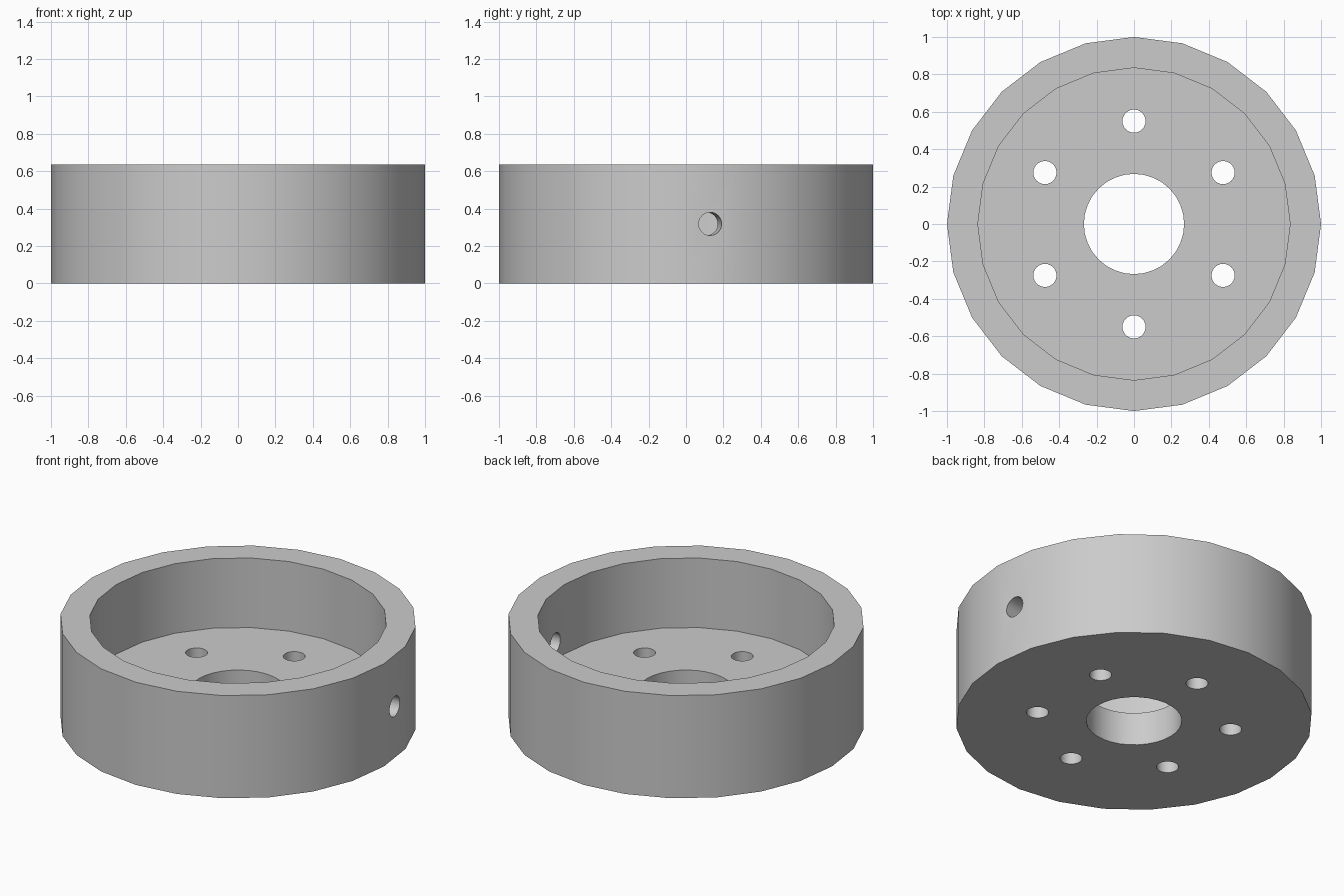
import bpy, math

if "Cube" in bpy.data.objects:
    bpy.data.objects.remove(bpy.data.objects["Cube"])

HEIGHT, FLOOR = 0.636, 0.205
OUTER_R, INNER_R = 1.0, 0.835
BORE_R, BOLT_R, BOLT_CIRCLE = 0.268, 0.062, 0.55

grey = bpy.data.materials.new("grey")
grey.diffuse_color = (0.6, 0.6, 0.6, 1)
grey.use_nodes = True
grey.node_tree.nodes["Principled BSDF"].inputs["Base Color"].default_value = grey.diffuse_color


def cylinder(name, radius, depth, location, sides, rotation=(0, 0, 0)):
    bpy.ops.mesh.primitive_cylinder_add(vertices=sides, radius=radius, depth=depth,
                                        location=location, rotation=rotation)
    obj = bpy.context.object
    obj.name = name
    obj.data.materials.append(grey)
    return obj


def cut(body, cutter):
    mod = body.modifiers.new(cutter.name, 'BOOLEAN')
    mod.operation = 'DIFFERENCE'
    mod.solver = 'EXACT'
    mod.object = cutter
    bpy.context.view_layer.objects.active = body
    bpy.ops.object.modifier_apply(modifier=mod.name)
    bpy.data.objects.remove(cutter, do_unlink=True)


# Faceted drum
hub = cylinder("hub_cup", OUTER_R, HEIGHT, (0, 0, HEIGHT / 2), 24)

# Recess open at the top
cut(hub, cylinder("recess", INNER_R, 1, (0, 0, FLOOR + 0.5), 24))

# Centre bore through the floor
cut(hub, cylinder("bore", BORE_R, 1, (0, 0, 0), 32))

# Ring of six bolt holes
for i in range(6):
    a = math.radians(90 + 60 * i)
    cut(hub, cylinder("bolt_hole", BOLT_R, 1,
                      (BOLT_CIRCLE * math.cos(a), BOLT_CIRCLE * math.sin(a), 0), 24))

# Radial set-screw hole through one facet of the wall
a = math.radians(7.5)
cut(hub, cylinder("screw_hole", BOLT_R, 0.5,
                  (0.92 * math.cos(a), 0.92 * math.sin(a), 0.318), 24,
                  (0, math.pi / 2, a)))

# Smooth walls, sharp rims
bpy.ops.object.select_all(action='DESELECT')
hub.select_set(True)
bpy.context.view_layer.objects.active = hub
bpy.ops.object.shade_smooth_by_angle(angle=math.radians(30))
